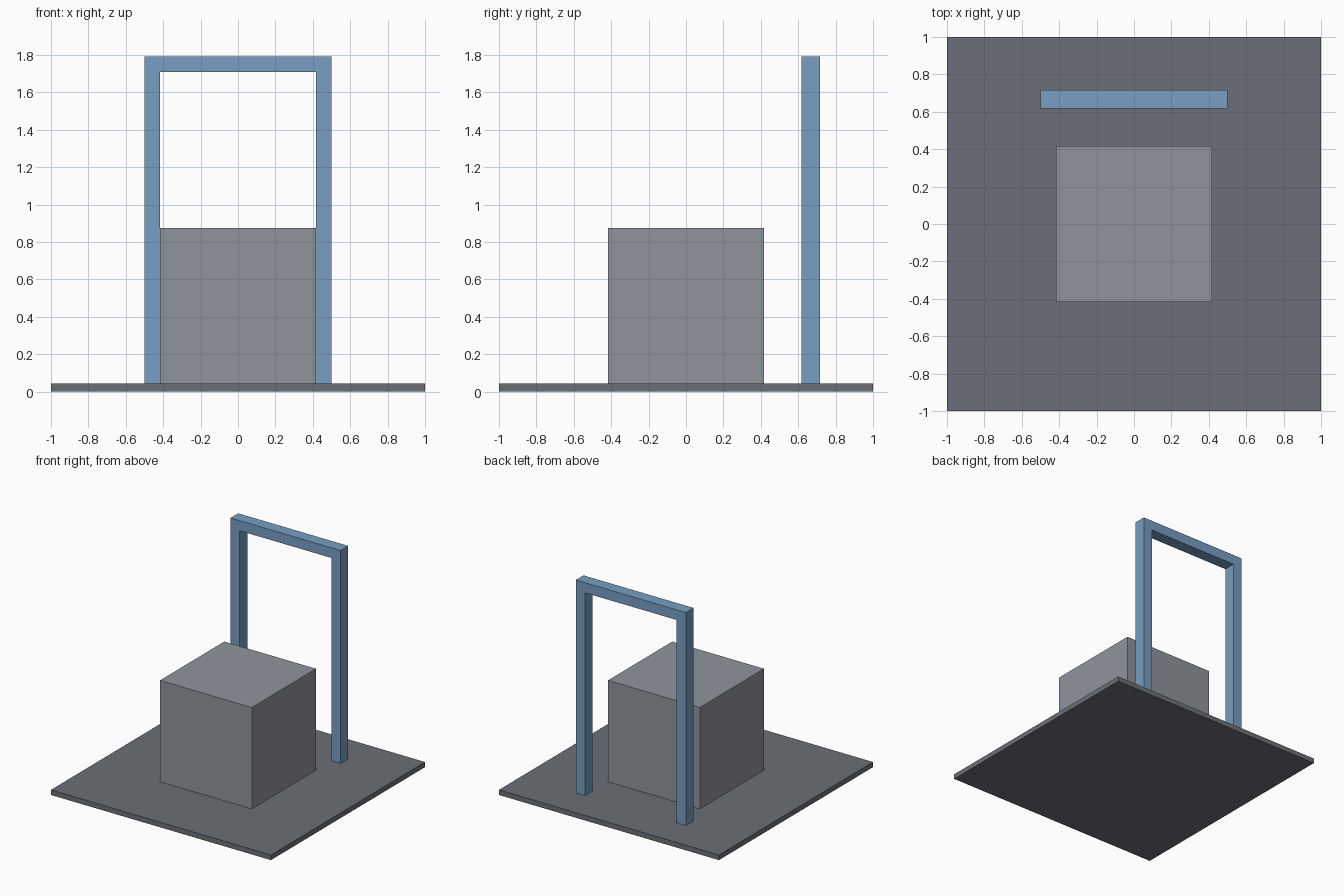
import bpy
import bmesh
from mathutils import Vector

cube = bpy.data.objects.get("Cube")
if cube:
    bpy.data.objects.remove(cube, do_unlink=True)


def material(name, rgb):
    mat = bpy.data.materials.new(name)
    mat.use_nodes = True
    colour = (*rgb, 1.0)
    mat.diffuse_color = colour
    node = next(n for n in mat.node_tree.nodes if n.type == 'BSDF_PRINCIPLED')
    node.inputs["Base Color"].default_value = colour
    return mat


def prism(name, profile, y0, y1, mat):
    """Extrude an (x, z) outline from y0 to y1."""
    bm = bmesh.new()
    face = bm.faces.new([bm.verts.new((x, y0, z)) for x, z in profile])
    result = bmesh.ops.extrude_face_region(bm, geom=[face])
    verts = [v for v in result["geom"] if isinstance(v, bmesh.types.BMVert)]
    bmesh.ops.translate(bm, verts=verts, vec=Vector((0, y1 - y0, 0)))
    bmesh.ops.recalc_face_normals(bm, faces=bm.faces[:])
    mesh = bpy.data.meshes.new(name)
    bm.to_mesh(mesh)
    bm.free()
    mesh.materials.append(mat)
    obj = bpy.data.objects.new(name, mesh)
    bpy.context.collection.objects.link(obj)
    return obj


def rectangle(half_width, z0, z1):
    return [(-half_width, z0), (half_width, z0), (half_width, z1), (-half_width, z1)]


dark_grey = material("dark_grey", (0.147, 0.162, 0.184))
light_grey = material("light_grey", (0.275, 0.30, 0.335))
blue = material("blue", (0.184, 0.342, 0.546))

FLOOR = 0.042   # top of the base plate
TOP = 1.792     # top of the arch
BAR = 0.083     # arch bar width
OUT, INN = 0.5, 0.5 - BAR

# Base plate and central block
prism("base_plate", rectangle(1.0, 0.0, FLOOR), -1.0, 1.0, dark_grey)
prism("block", rectangle(0.417, FLOOR, 0.875), -0.417, 0.417, light_grey)

# Arch behind the block: one outline for both posts and the crossbar
half = [(OUT, TOP), (OUT, FLOOR), (INN, FLOOR), (INN, TOP - BAR)]
outline = half + [(-x, z) for x, z in reversed(half)]
prism("arch", outline, 0.617, 0.717, blue)
